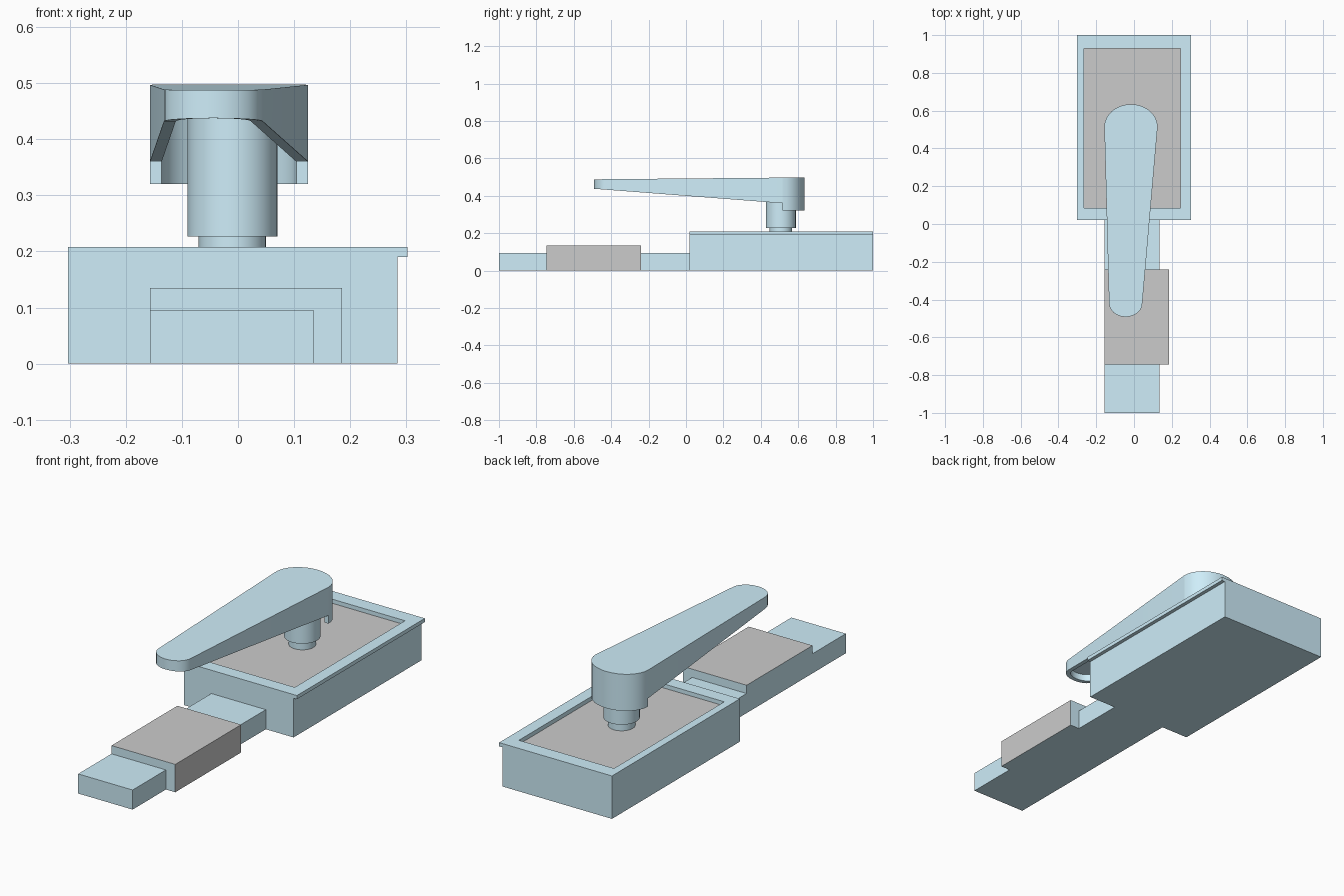
import bpy, bmesh, math
from mathutils import Vector

if "Cube" in bpy.data.objects:
    bpy.data.objects.remove(bpy.data.objects["Cube"])


def material(name, rgb):
    m = bpy.data.materials.new(name)
    m.diffuse_color = (*rgb, 1)
    m.use_nodes = True
    m.node_tree.nodes["Principled BSDF"].inputs["Base Color"].default_value = m.diffuse_color
    return m


BLUE = material("pale_blue", (0.62, 0.85, 0.95))
GREY = material("grey", (0.7, 0.7, 0.7))


def finish(bm, name, smooth=False):
    bmesh.ops.recalc_face_normals(bm, faces=bm.faces)
    me = bpy.data.meshes.new(name)
    bm.to_mesh(me)
    bm.free()
    me.materials.append(BLUE)
    me.materials.append(GREY)
    ob = bpy.data.objects.new(name, me)
    bpy.context.collection.objects.link(ob)
    if smooth:
        bpy.ops.object.select_all(action='DESELECT')
        ob.select_set(True)
        bpy.context.view_layer.objects.active = ob
        bpy.ops.object.shade_smooth_by_angle(angle=math.radians(35))
    return ob


def prism(profile, y0, y1):
    """Extrude an xz profile along y."""
    bm = bmesh.new()
    face = bm.faces.new([bm.verts.new((x, y0, z)) for x, z in profile])
    new = bmesh.ops.extrude_face_region(bm, geom=[face])["geom"]
    verts = [v for v in new if isinstance(v, bmesh.types.BMVert)]
    bmesh.ops.translate(bm, verts=verts, vec=(0, y1 - y0, 0))
    bmesh.ops.recalc_face_normals(bm, faces=bm.faces)
    return bm


def box(x0, x1, y0, y1, z1):
    return prism([(x0, 0), (x1, 0), (x1, z1), (x0, z1)], y0, y1)


# tray body with a lip along its right side and a recessed grey top panel
bm = prism([(-.303, 0), (.284, 0), (.284, .19), (.302, .19), (.302, .208), (-.303, .208)], .02, 1)
top = max(bm.faces, key=lambda f: f.calc_center_median().z)
bmesh.ops.inset_individual(bm, faces=[top], thickness=.03)
for v in top.verts:
    v.co.x = .245 if v.co.x > 0 else -.265
    v.co.y = .93 if v.co.y > .5 else .085
floor = bmesh.ops.extrude_discrete_faces(bm, faces=[top])["faces"][0]
bmesh.ops.translate(bm, verts=floor.verts, vec=(0, 0, -.02))
floor.material_index = 1
finish(bm, "tray_body")

# low front rail on either side of the block
for name, y0, y1 in (("front_rail", -1, -.745), ("rear_rail", -.24, .02)):
    finish(box(-.157, .135, y0, y1, .095), name)

# raised block with grey top and right faces
bm = box(-.157, .185, -.745, -.24, .135)
for f in bm.faces:
    if f.normal.z > .9 or f.normal.x > .9:
        f.material_index = 1
finish(bm, "rail_block")

# stepped spindle under the arm
for name, r, z0, z1 in (("spindle_neck", .06, .188, .227), ("spindle", .08, .227, .482)):
    bm = bmesh.new()
    bmesh.ops.create_cone(bm, cap_ends=True, segments=32, radius1=r, radius2=r, depth=z1 - z0)
    bmesh.ops.translate(bm, verts=bm.verts, vec=(-.01, .507, (z0 + z1) / 2))
    finish(bm, name, True)

# hollow tapered arm: a thin wall, open below, with a deeper skirt round the big end
STEP = .515


def outline(t):
    """Arm outline inset by t, as (x, y, bottom z)."""
    pts = []
    for cx, cy, rx, ry, a0, n in ((-.016, STEP, .141, .119, 0, 16), (-.044, -.42, .088, .072, 180, 12)):
        for i in range(n + 1):
            a = math.radians(a0 + 180 * i / n)
            x, y = cx + (rx - t) * math.cos(a), cy + (ry - t) * math.sin(a)
            # rim height follows the outer outline
            yo = cy + ry * math.sin(a)
            pts.append((x, y, .32 if a0 == 0 else .36 + (STEP - yo) * .077))
    # upper ends of the skirt step
    pts.insert(17, (*pts[16][:2], .36))
    pts.append((*pts[0][:2], .36))
    return pts


def top_z(y):
    return .498 - (.634 - y) * .009


bm = bmesh.new()
outer, inner = outline(0), outline(.021)
rings = [
    [bm.verts.new((x, y, top_z(y))) for x, y, z in outer],
    [bm.verts.new(p) for p in outer],
    [bm.verts.new(p) for p in inner],
    [bm.verts.new((x, y, top_z(y) - .018)) for x, y, z in inner],
]
n = len(outer)
for a, b in zip(rings, rings[1:]):
    for i in range(n):
        j = (i + 1) % n
        bm.faces.new((a[i], a[j], b[j], b[i]))
bm.faces.new(rings[0])
bm.faces.new(rings[3])
bmesh.ops.remove_doubles(bm, verts=bm.verts, dist=1e-5)
finish(bm, "swing_arm", True)
